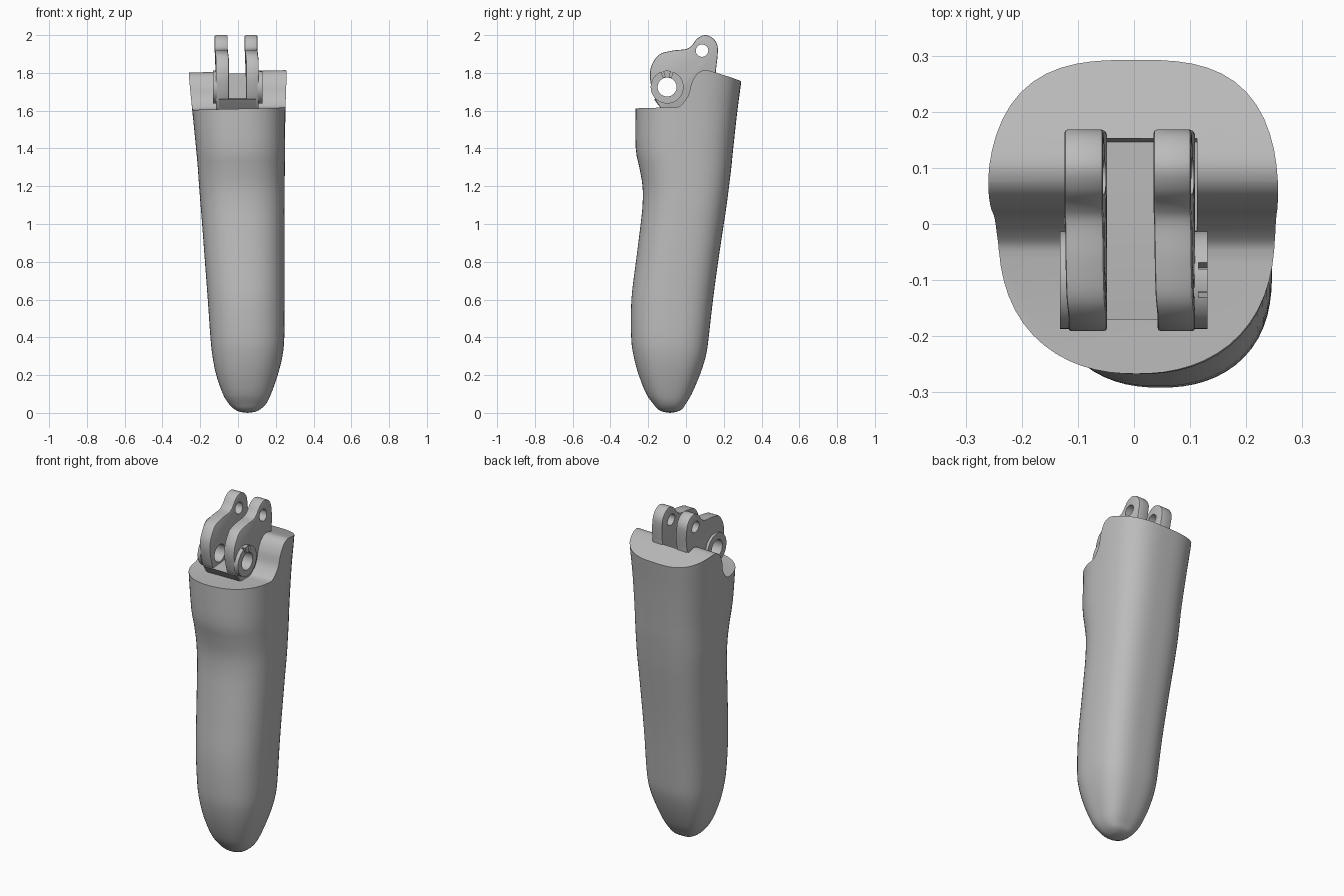
import bpy, bmesh, math
from mathutils import Vector

cube = bpy.data.objects.get("Cube")
if cube:
    bpy.data.objects.remove(cube, do_unlink=True)

grey = bpy.data.materials.new("plain grey")
grey.use_nodes = True
GREY = (0.5, 0.5, 0.5, 1)
grey.diffuse_color = GREY
grey.node_tree.nodes["Principled BSDF"].inputs["Base Color"].default_value = GREY


def spline(rows, steps, closed=False):
    """Catmull-Rom curve through rows of any dimension."""
    n = len(rows)
    out = []
    for i in range(n if closed else n - 1):
        pick = [(i + k) % n if closed else min(max(i + k, 0), n - 1) for k in (-1, 0, 1, 2)]
        p, q, r, s = (rows[j] for j in pick)
        for k in range(steps):
            t = k / steps
            out.append([b + t * (c - a) / 2 + t * t * (2 * a - 5 * b + 4 * c - d) / 2
                        + t ** 3 * (3 * b - a - 3 * c + d) / 2
                        for a, b, c, d in zip(p, q, r, s)])
    if not closed:
        out.append(list(rows[-1]))
    return out


def make(name, bm):
    bmesh.ops.recalc_face_normals(bm, faces=bm.faces)
    mesh = bpy.data.meshes.new(name)
    bm.to_mesh(mesh)
    bm.free()
    mesh.materials.append(grey)
    ob = bpy.data.objects.new(name, mesh)
    bpy.context.collection.objects.link(ob)
    return ob


def prism(name, outline, x0, x1):
    """Extrude a (y, z) outline along x."""
    bm = bmesh.new()
    face = bm.faces.new([bm.verts.new((x0, y, z)) for y, z in outline])
    ext = bmesh.ops.extrude_face_region(bm, geom=[face])
    bmesh.ops.translate(bm, vec=(x1 - x0, 0, 0),
                        verts=[v for v in ext["geom"] if isinstance(v, bmesh.types.BMVert)])
    return make(name, bm)


def circle(centre, radius, count=48):
    return [(centre[0] + radius * math.cos(math.tau * i / count),
             centre[1] + radius * math.sin(math.tau * i / count)) for i in range(count)]


def activate(ob):
    bpy.ops.object.select_all(action='DESELECT')
    ob.select_set(True)
    bpy.context.view_layer.objects.active = ob


def cut(ob, cutter):
    mod = ob.modifiers.new("cut", 'BOOLEAN')
    mod.operation = 'DIFFERENCE'
    mod.solver = 'EXACT'
    mod.object = cutter
    activate(ob)
    bpy.ops.object.modifier_apply(modifier=mod.name)
    bpy.data.objects.remove(cutter, do_unlink=True)


def smooth(ob, angle=35):
    activate(ob)
    bpy.ops.object.shade_smooth_by_angle(angle=math.radians(angle))


# Finger body: height, left edge, right edge, front edge, back edge
sections = [
    (0.005, 0.01, 0.09, -0.12, -0.05),
    (0.02, -0.02, 0.12, -0.15, -0.02),
    (0.05, -0.05, 0.15, -0.175, 0.0),
    (0.1, -0.08, 0.175, -0.21, 0.03),
    (0.2, -0.115, 0.21, -0.25, 0.073),
    (0.3, -0.135, 0.235, -0.277, 0.105),
    (0.4, -0.146, 0.245, -0.29, 0.12),
    (0.6, -0.16, 0.246, -0.289, 0.143),
    (0.8, -0.175, 0.246, -0.265, 0.17),
    (1.0, -0.19, 0.246, -0.24, 0.2),
    (1.1, -0.198, 0.247, -0.23, 0.215),
    (1.2, -0.206, 0.247, -0.23, 0.228),
    (1.3, -0.213, 0.248, -0.247, 0.24),
    (1.4, -0.222, 0.249, -0.266, 0.25),
    (1.6, -0.242, 0.251, -0.267, 0.272),
    (1.75, -0.257, 0.256, -0.267, 0.292),
    (1.9, -0.27, 0.26, -0.267, 0.31),
]
bm = bmesh.new()
rings = []
N = 64
for z, xl, xr, yf, yb in spline(sections, 3):
    mid_x, mid_y = (xl + xr) / 2, yf + 0.51 * (yb - yf)
    ring = []
    for i in range(N):
        a = math.tau * i / N
        c, s = math.cos(a), math.sin(a)
        power = 2.6 + 0.3 * s
        scale = (abs(c) ** power + abs(s) ** power) ** (-1 / power)
        depth = yb - mid_y if s > 0 else mid_y - yf
        ring.append(bm.verts.new((mid_x + c * scale * (xr - xl) / 2, mid_y + s * scale * depth, z)))
    rings.append(ring)
for low, high in zip(rings, rings[1:]):
    for i in range(N):
        j = (i + 1) % N
        bm.faces.new((low[i], low[j], high[j], high[i]))
tip = bm.verts.new((0.05, -0.085, 0))
for i in range(N):
    bm.faces.new((tip, rings[0][(i + 1) % N], rings[0][i]))
bm.faces.new(rings[-1])
body = make("finger_body", bm)

# Curved joint seat across the top, slightly tilted sideways
step = spline([(-0.06, 1.61), (-0.03, 1.62), (0.01, 1.67), (0.03, 1.74),
               (0.06, 1.79), (0.1, 1.808), (0.15, 1.798)], 5)
seat = prism("seat_cutter", [(-1, 2.5), (-1, 1.61)] + step + [(0.5, 1.69), (0.5, 2.5)], -1, 1)
for v in seat.data.vertices:
    v.co.z += 0.025 * v.co.x
cut(body, seat)

# Slot for the hinge lugs
cut(body, prism("slot_cutter", [(-0.05, 1.64), (0.145, 1.64), (0.162, 2), (-0.05, 2)], -0.124, 0.112))
smooth(body)

# Hinge lugs, each with a main pivot hole and an upper eye
PIVOT, EYE = (-0.1, 1.725), (0.085, 1.918)
upper = spline([(0.158, 1.81), (0.168, 1.9), (0.165, 1.95), (0.14, 1.985), (0.1, 2.0),
                (0.06, 1.982), (0.03, 1.945), (0.0, 1.926), (-0.07, 1.918),
                (-0.14, 1.898), (-0.18, 1.845), (-0.191, 1.79), (-0.184, 1.73),
                (-0.165, 1.665), (-0.135, 1.615)], 5)
lug_outline = [(-0.12, 1.6), (0.148, 1.6)] + upper
for name, x0, x1 in (("right_lug", -0.117, -0.048), ("left_lug", 0.042, 0.109)):
    lug = prism(name, lug_outline, x0, x1)
    bevel = lug.modifiers.new("soft edge", 'BEVEL')
    bevel.width = 0.006
    bevel.segments = 2
    bevel.limit_method = 'ANGLE'
    bevel.angle_limit = math.radians(50)
    activate(lug)
    bpy.ops.object.modifier_apply(modifier=bevel.name)
    for centre, radius in ((PIVOT, 0.05), (EYE, 0.033)):
        cut(lug, prism("hole_cutter", circle(centre, radius), -0.5, 0.5))
    # The eye sits a little to the right of the main lug
    for v in lug.data.vertices:
        v.co.x -= 0.007 * min(max((v.co.z - 1.87) / 0.06, 0), 1)
    smooth(lug)

# Pivot bosses on the outer faces
for name, x0, x1 in (("right_boss", -0.132, -0.112), ("left_boss", 0.104, 0.131)):
    boss = prism(name, circle(PIVOT, 0.087), x0, x1)
    cut(boss, prism("bore_cutter", circle(PIVOT, 0.05), -0.5, 0.5))
    if x0 > 0:
        # Two short grooves above the bore
        for tilt in (-0.3, 0.3):
            along = Vector((math.sin(tilt), math.cos(tilt)))
            side = Vector((along.y, -along.x)) * 0.006
            p = Vector(PIVOT)
            quad = [p + along * 0.055 - side, p + along * 0.055 + side,
                    p + along * 0.1 + side, p + along * 0.1 - side]
            cut(boss, prism("groove_cutter", quad, 0.115, 0.2))
    smooth(boss)

# Web joining the two lugs
web = prism("lug_web", [(0.149, 1.6), (0.149, 1.668), (-0.065, 1.668),
                        (-0.12, 1.664), (-0.17, 1.66), (-0.135, 1.615), (-0.12, 1.6)], -0.1, 0.095)
smooth(web)
